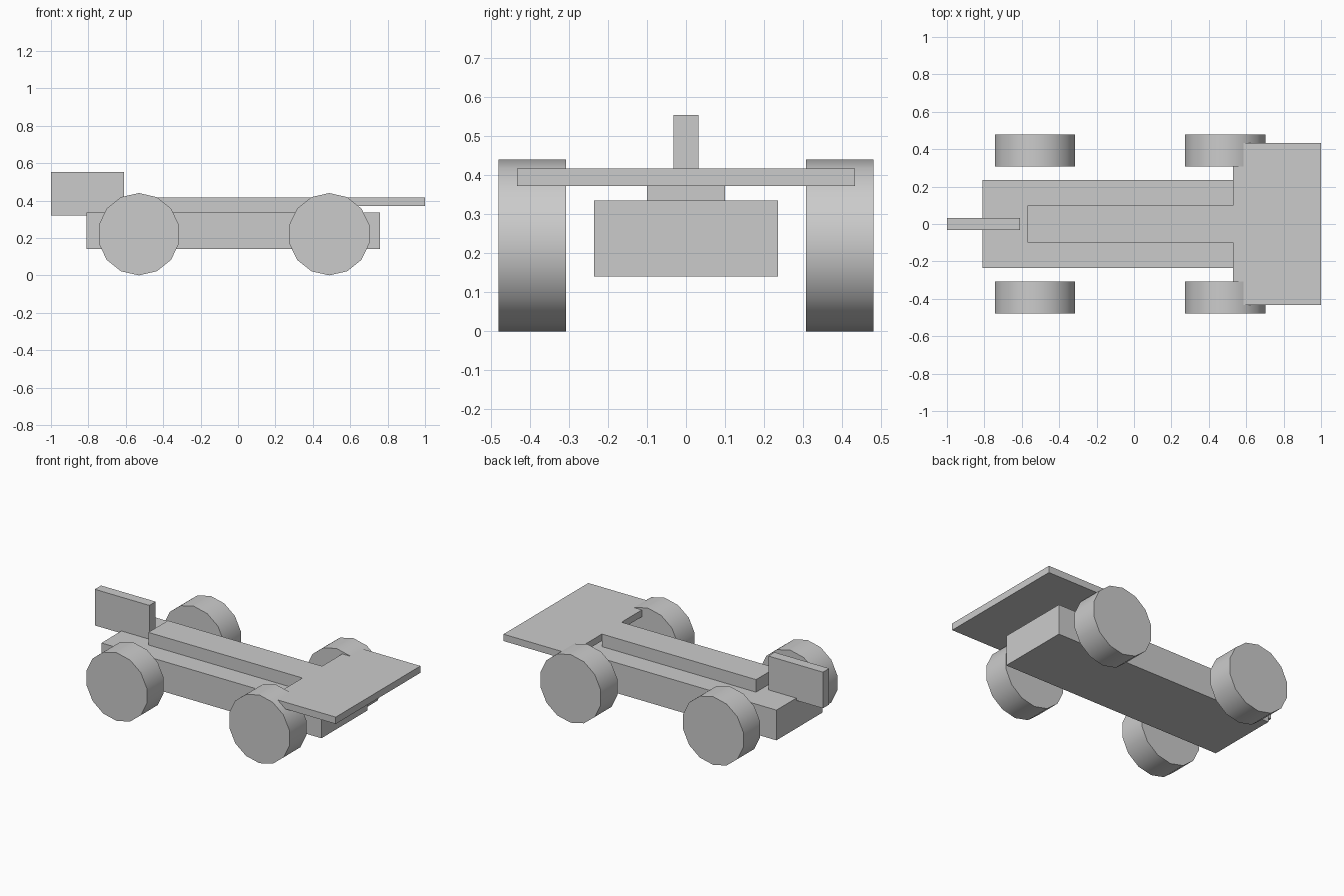
import bpy
from math import radians

if "Cube" in bpy.data.objects:
    bpy.data.objects.remove(bpy.data.objects["Cube"])


def box(name, x0, x1, half_y, z0, z1):
    """Box centred on y = 0."""
    bpy.ops.mesh.primitive_cube_add(size=1, location=((x0 + x1) / 2, 0, (z0 + z1) / 2))
    ob = bpy.context.object
    ob.name = name
    ob.scale = (x1 - x0, 2 * half_y, z1 - z0)
    bpy.ops.object.transform_apply(location=False, rotation=False, scale=True)
    return ob


def wheel(name, x, y):
    """14-sided wheel with a corner at the top, axis along y."""
    bpy.ops.mesh.primitive_cylinder_add(vertices=14, radius=0.22, depth=0.173,
                                        location=(x, y, 0.22),
                                        rotation=(radians(90), 0, 0))
    bpy.context.object.name = name
    bpy.ops.object.shade_smooth_by_angle(angle=radians(30))


# Main body and raised strip
box("body", -0.81, 0.76, 0.235, 0.14, 0.335)
box("top_strip", -0.57, 0.53, 0.1, 0.335, 0.416)

# Wide flat plate at one end, upright fin at the other
box("flat_plate", 0.53, 1.0, 0.432, 0.372, 0.416)
box("upright_fin", -1.0, -0.61, 0.032, 0.32, 0.553)

# Four wheels
for end, x in (("left", -0.53), ("right", 0.488)):
    for side, y in (("front", -0.393), ("back", 0.393)):
        wheel(f"wheel_{side}_{end}", x, y)
